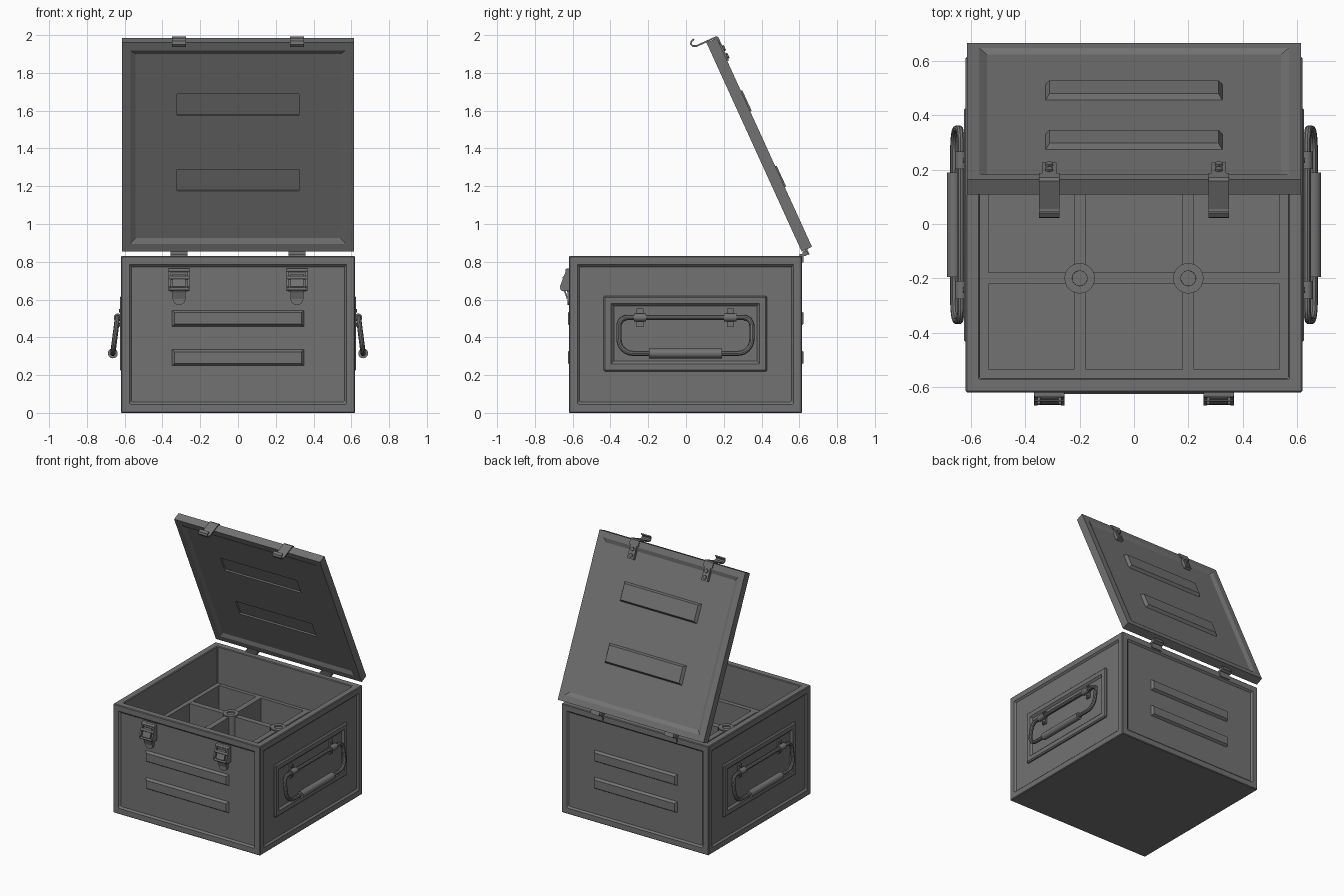
import bpy, bmesh
from math import radians, sin, cos, pi
from mathutils import Matrix, Vector

old = bpy.data.objects.get("Cube")
if old:
    bpy.data.objects.remove(old, do_unlink=True)

steel = bpy.data.materials.new("dark_grey_steel")
steel.use_nodes = True
GREY = (0.17, 0.17, 0.17, 1)
steel.diffuse_color = GREY
steel.node_tree.nodes["Principled BSDF"].inputs["Base Color"].default_value = GREY

I = Matrix.Identity(4)
# Lid frame: y runs from hinge to free edge, z points to the inside face
LID = Matrix.Translation((0, 0.667, 0.879)) @ Matrix.Rotation(radians(114.5), 4, 'X')
LID_LEN, LID_T = 1.215, 0.06


def make(name, bm, m=I, smooth=False):
    bmesh.ops.recalc_face_normals(bm, faces=bm.faces)
    me = bpy.data.meshes.new(name)
    bm.to_mesh(me)
    bm.free()
    return place(name, me, m, smooth)


def place(name, me, m=I, smooth=False):
    if smooth:
        me.shade_smooth()
        me.set_sharp_from_angle(angle=radians(35))
    ob = bpy.data.objects.new(name, me)
    ob.matrix_world = m
    me.materials.clear()
    me.materials.append(steel)
    bpy.context.collection.objects.link(ob)
    return ob


def box_bm(lo, hi):
    bm = bmesh.new()
    lo, hi = Vector(lo), Vector(hi)
    bmesh.ops.create_cube(bm, size=1, matrix=Matrix.Translation((lo + hi) / 2)
                          @ Matrix.Diagonal((*(hi - lo), 1)))
    bm.normal_update()
    return bm


def box(name, lo, hi, m=I):
    return make(name, box_bm(lo, hi), m)


def facing(bm, direction):
    bm.normal_update()
    return max(bm.faces, key=lambda f: f.normal.dot(Vector(direction)) + f.calc_area() * 0.01)


def recess(bm, direction, border, slope, depth):
    f = facing(bm, direction)
    bmesh.ops.inset_individual(bm, faces=[f], thickness=border, use_even_offset=True)
    bm.normal_update()
    bmesh.ops.inset_individual(bm, faces=[f], thickness=slope, depth=-depth, use_even_offset=True)


def bevel(ob, width):
    mod = ob.modifiers.new("bevel", 'BEVEL')
    mod.width, mod.segments = width, 1
    mod.limit_method, mod.angle_limit = 'ANGLE', radians(60)


def rod(name, centre, axis, radius, length, m=I, sides=20):
    bm = bmesh.new()
    q = Vector(axis).to_track_quat('Z', 'Y').to_matrix().to_4x4()
    bmesh.ops.create_cone(bm, cap_ends=True, segments=sides, radius1=radius, radius2=radius,
                          depth=length, matrix=Matrix.Translation(centre) @ q)
    return make(name, bm, m, True)


def rib(name, m, length, width, height):
    # Raised pressing with a tapered top
    bm = box_bm((-length / 2, -width / 2, 0), (length / 2, width / 2, height))
    for v in bm.verts:
        if v.co.z > height / 2:
            v.co.x -= 0.014 * (1 if v.co.x > 0 else -1)
            v.co.y -= 0.012 * (1 if v.co.y > 0 else -1)
    return make(name, bm, m)


def ribbon(name, path, x0, x1, thick, m=I):
    # Bent sheet strip following a path in the y-z plane
    bm = bmesh.new()
    rows = [[bm.verts.new((x, y, z)) for x in (x0, x1)] for y, z in path]
    for a, b in zip(rows, rows[1:]):
        bm.faces.new((a[0], a[1], b[1], b[0]))
    ob = make(name, bm, m)
    mod = ob.modifiers.new("thickness", 'SOLIDIFY')
    mod.thickness, mod.offset = thick, 0
    return ob


# Open case with recessed wall panels
bm = box_bm((-0.62, -0.62, 0), (0.62, 0.615, 0.83))
for d in ((1, 0, 0), (-1, 0, 0), (0, 1, 0), (0, -1, 0)):
    recess(bm, d, 0.045, 0.012, 0.012)
recess(bm, (0, 0, 1), 0.052, 0.001, 0.78)
bevel(make("case_body", bm), 0.005)

# Ribs on the front and back walls
for side, y, turn in (("front", -0.608, 0), ("back", 0.603, pi)):
    for z in (0.293, 0.5):
        m = Matrix.Translation((0, y, z)) @ Matrix.Rotation(turn, 4, 'Z') @ Matrix.Rotation(pi / 2, 4, 'X')
        rib(side + "_rib", m, 0.7, 0.085, 0.018)

# Divided tray, three by three cells
for p in (-0.552, -0.2, 0.2, 0.552):
    w = 0.021 if abs(p) < 0.5 else 0.017
    box("tray_wall_long", (p - w, -0.568, 0.05), (p + w, 0.563, 0.55))
    box("tray_wall_cross", (-0.568, p - w, 0.05), (0.568, p + w, 0.549))
for x in (-0.2, 0.2):
    for y in (-0.2, 0.2):
        bm = bmesh.new()
        bmesh.ops.create_cone(bm, cap_ends=True, segments=24, radius1=0.056, radius2=0.056,
                              depth=0.51, matrix=Matrix.Translation((x, y, 0.303)))
        recess(bm, (0, 0, 1), 0.028, 0.001, 0.02)
        make("tray_post", bm, I, True)

# Lid, recessed on both faces
bm = box_bm((-0.615, 0, 0), (0.615, LID_LEN, LID_T))
for d in ((0, 0, 1), (0, 0, -1)):
    recess(bm, d, 0.045, 0.028, 0.014)
lid = make("lid", bm, LID)

# Lid ribs: raised outside, hollow inside
cutters = []
for u in (0.408, 0.848):
    rib("lid_rib", LID @ Matrix.Translation((0, u, 0.014)) @ Matrix.Rotation(pi, 4, 'X'),
        0.65, 0.14, 0.022)
    cut = box("rib_cutter", (-0.322, u - 0.063, LID_T - 0.026), (0.322, u + 0.063, LID_T + 0.05), LID)
    cut.hide_render = True
    mod = lid.modifiers.new("rib_hollow", 'BOOLEAN')
    mod.object, mod.operation, mod.solver = cut, 'DIFFERENCE', 'EXACT'
    cutters.append(cut)
dg = bpy.context.evaluated_depsgraph_get()
cut_mesh = bpy.data.meshes.new_from_object(lid.evaluated_get(dg))
lid.modifiers.clear()
lid.data = cut_mesh
for c in cutters:
    bpy.data.objects.remove(c, do_unlink=True)

for x in (-0.312, 0.312):
    # Hook straps on the free edge of the lid
    e = LID_LEN + 0.006
    hook = [(e - 0.045, -0.005), (e - 0.006, -0.005), (e, 0.002), (e, 0.115), (e + 0.008, 0.133),
            (e + 0.022, 0.138), (e + 0.034, 0.13), (e + 0.038, 0.112)]
    ribbon("hook_strap", hook, x - 0.038, x + 0.038, 0.009, LID)
    box("hook_tab", (x - 0.026, e - 0.14, -0.009), (x + 0.026, e - 0.03, 0.014), LID)
    for u in (0.115, 0.07):
        rod("hook_bolt", (x, e - u, -0.01), (0, 0, 1), 0.015, 0.016, LID, 6)

    # Hinges at the back
    rod("hinge_barrel", (x, 0.63, 0.845), (1, 0, 0), 0.014, 0.09)
    box("hinge_case_leaf", (x - 0.045, 0.6, 0.795), (x + 0.045, 0.622, 0.842))
    box("hinge_lid_leaf", (x - 0.035, -0.03, 0.028), (x + 0.035, 0.02, 0.04), LID)

    # Front latches
    box("latch_base", (x - 0.045, -0.63, 0.64), (x + 0.045, -0.6, 0.765))
    for s in (-1, 1):
        cheek = [(-0.61, 0.765), (-0.632, 0.762), (-0.668, 0.668), (-0.655, 0.645), (-0.61, 0.645)]
        bm = bmesh.new()
        f = bm.faces.new([bm.verts.new((x + s * 0.05 - 0.006, y, z)) for y, z in cheek])
        ext = bmesh.ops.extrude_face_region(bm, geom=[f])["geom"]
        bmesh.ops.translate(bm, vec=(0.012, 0, 0),
                            verts=[v for v in ext if isinstance(v, bmesh.types.BMVert)])
        make("latch_cheek", bm)
    for y, z in ((-0.63, 0.755), (-0.645, 0.715), (-0.657, 0.657)):
        rod("latch_bar", (x, y, z), (1, 0, 0), 0.009, 0.11, sides=12)
    ribbon("latch_lever", [(-0.638, 0.735), (-0.66, 0.67), (-0.64, 0.64), (-0.628, 0.605)],
           x - 0.034, x + 0.034, 0.008)
    box("latch_tongue", (x - 0.034, -0.628, 0.605), (x + 0.034, -0.605, 0.66))
    rod("latch_tongue_end", (x, -0.6165, 0.605), (0, 1, 0), 0.034, 0.023)


def handle_path():
    # Rounded loop in (y, distance below pivot)
    pts = []
    for cy, cs, r, start in ((1, 0.19, 0.075, 0), (-1, 0.19, 0.075, 90),
                             (-1, 0, 0.045, 180), (1, 0, 0.045, 270)):
        for k in range(7):
            a = radians(start + 15 * k)
            oy = cy * (0.352 - r)
            os = cs - r if cs else r
            pts.append((oy + r * cos(a), os + r * sin(a)))
    return pts


# Side frames and swinging handles
for side, s in (("left", 1), ("right", -1)):
    xs = sorted((s * 0.6, s * 0.625))
    bm = box_bm((xs[0], -0.436, 0.22), (xs[1], 0.43, 0.62))
    recess(bm, (s, 0, 0), 0.04, 0.014, 0.014)
    bevel(make(side + "_handle_frame", bm), 0.008)

    cu = bpy.data.curves.new("handle_path", 'CURVE')
    cu.dimensions, cu.bevel_depth, cu.bevel_resolution = '3D', 0.014, 3
    pts = handle_path()
    sp = cu.splines.new('POLY')
    sp.points.add(len(pts) - 1)
    sp.use_cyclic_u = True
    for p, (y, d) in zip(sp.points, pts):
        p.co = (s * (0.638 + 0.13 * d), y - 0.003, 0.505 - d, 1)
    tmp = bpy.data.objects.new("handle_path", cu)
    me = bpy.data.meshes.new_from_object(tmp)
    bpy.data.objects.remove(tmp, do_unlink=True)
    place(side + "_handle_bar", me, I, True)
    rod(side + "_handle_grip", (s * 0.663, -0.003, 0.315), (0, 1, 0), 0.026, 0.385)

    for y in (-0.243, 0.235):
        bx = sorted((s * 0.605, s * 0.624))
        box(side + "_handle_bracket", (bx[0], y - 0.018, 0.455), (bx[1], y + 0.018, 0.552))
        rod(side + "_bracket_barrel", (s * 0.637, y, 0.505), (0, 1, 0), 0.021, 0.065)
        for z in (0.467, 0.541):
            rod(side + "_bracket_rivet", (s * 0.624, y, z), (1, 0, 0), 0.009, 0.012, sides=10)
